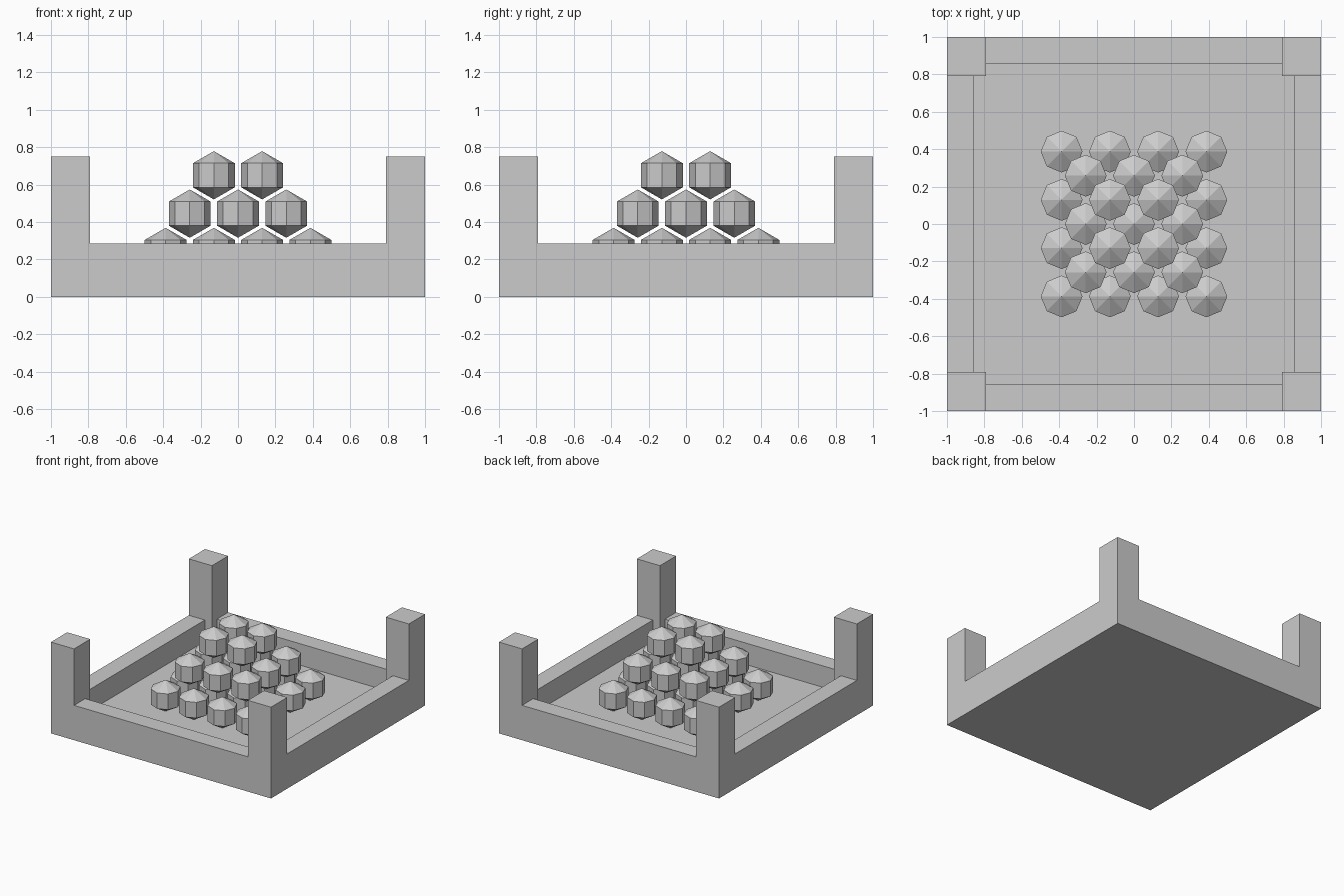
import bpy

if "Cube" in bpy.data.objects:
    bpy.data.objects.remove(bpy.data.objects["Cube"])

POST_IN, WALL_IN = 0.79, 0.855       # inner edges of posts and walls
FLOOR, WALL_H, POST_H = 0.11, 0.286, 0.75
R = 0.129                            # gem radius


def box(name, hx, hy, z0, z1):
    bpy.ops.mesh.primitive_cube_add(size=2, location=(0, 0, (z0 + z1) / 2))
    ob = bpy.context.object
    ob.name = name
    ob.scale = (hx, hy, (z1 - z0) / 2)
    bpy.ops.object.transform_apply(location=True, rotation=False, scale=True)
    return ob


# Tray with corner posts, carved from one solid block
tray = box("tray_with_posts", 1, 1, 0, POST_H)
cuts = [
    (POST_IN, 1.2, WALL_H),          # gap between posts, front to back
    (1.2, POST_IN, WALL_H),          # gap between posts, side to side
    (POST_IN, WALL_IN, FLOOR),       # recessed well
    (WALL_IN, POST_IN, FLOOR),
]
cutters = []
for i, (hx, hy, z0) in enumerate(cuts):
    cutter = box(f"tray_cutter_{i}", hx, hy, z0, 1.0)
    cutter.hide_render = True
    cutters.append(cutter)
    mod = tray.modifiers.new("carve", 'BOOLEAN')
    mod.operation = 'DIFFERENCE'
    mod.solver = 'EXACT'
    mod.object = cutter
bpy.context.view_layer.objects.active = tray
for mod in list(tray.modifiers):
    bpy.ops.object.modifier_apply(modifier=mod.name)
for cutter in cutters:
    bpy.data.objects.remove(cutter)

# Pyramid stack of eight-sided gems: 4x4, 3x3, 2x2
bpy.ops.mesh.primitive_uv_sphere_add(segments=8, ring_count=2, radius=R)
gem = bpy.context.object
mesh = gem.data
bpy.data.objects.remove(gem)
for layer, n in enumerate((4, 3, 2)):
    z = FLOOR + 0.13 + layer * 0.205
    for i in range(n):
        for j in range(n):
            ob = bpy.data.objects.new(f"gem_{layer}_{i}_{j}", mesh)
            ob.location = ((2 * i - n + 1) * R, (2 * j - n + 1) * R, z)
            bpy.context.collection.objects.link(ob)
